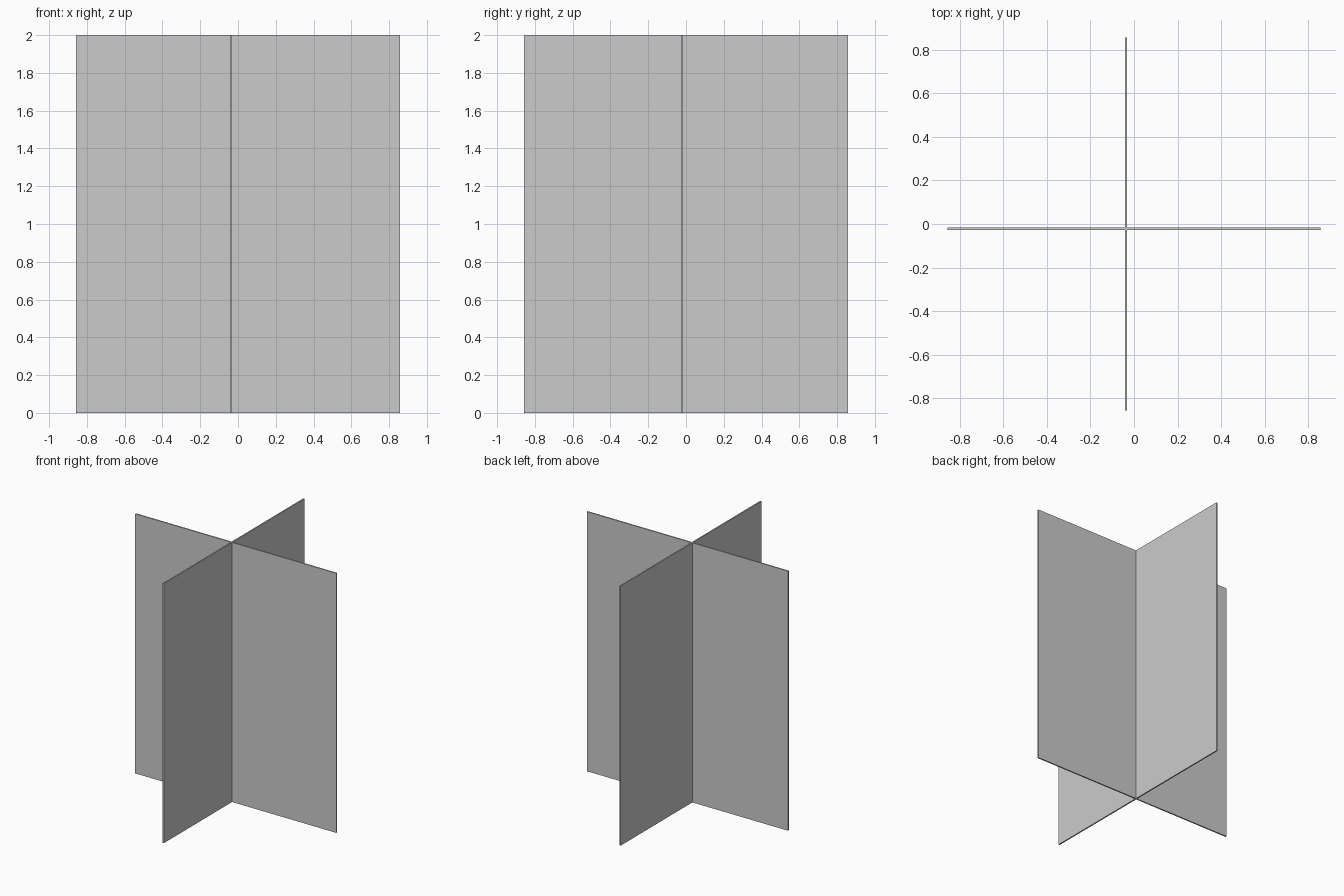
import bpy

if "Cube" in bpy.data.objects:
    bpy.data.objects.remove(bpy.data.objects["Cube"])

HALF = 0.857      # half width of each panel
HEIGHT = 2.0
THICK = 0.01
CROSS_X, CROSS_Y = -0.037, -0.022   # where the panels cross


def panel(name, size, location):
    bpy.ops.mesh.primitive_cube_add(size=1, location=location)
    obj = bpy.context.object
    obj.name = name
    obj.scale = size
    bpy.ops.object.transform_apply(location=False, rotation=False, scale=True)
    return obj


# Two thin upright panels crossing at right angles
panel("wide_panel", (2 * HALF, THICK, HEIGHT), (0, CROSS_Y, HEIGHT / 2))
panel("deep_panel", (THICK, 2 * HALF, HEIGHT), (CROSS_X, 0, HEIGHT / 2))
